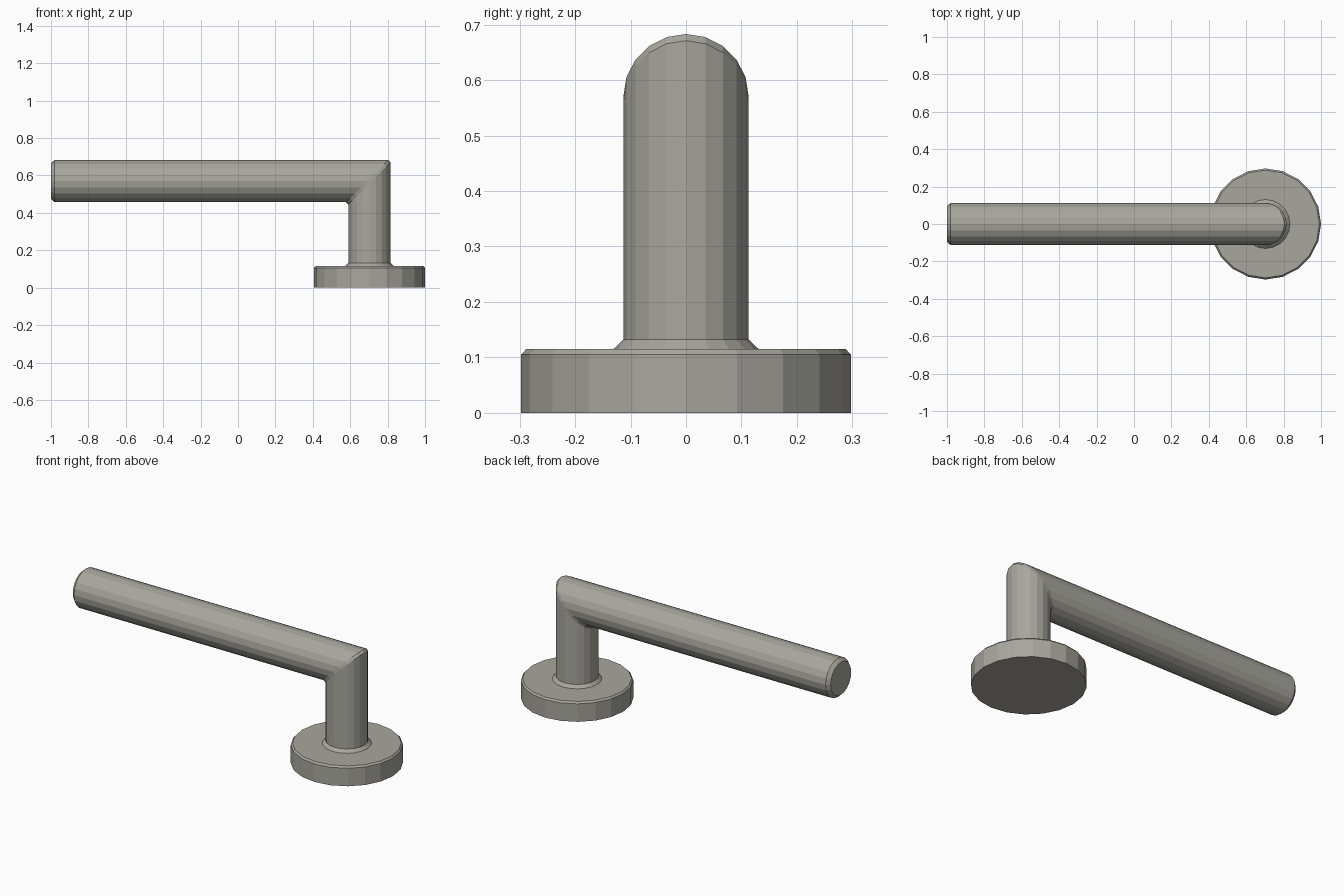
import bpy, bmesh, math

if "Cube" in bpy.data.objects:
    bpy.data.objects.remove(bpy.data.objects["Cube"])

SIDES = 20
CX = 0.703          # axis of the rose and stem
R = 0.113           # bar radius
HZ = 0.57           # height of the lever axis
CH = 0.012          # chamfer at the mitred corner

metal = bpy.data.materials.new("satin_metal")
metal.diffuse_color = (0.39, 0.385, 0.34, 1)
metal.use_nodes = True
metal.node_tree.nodes["Principled BSDF"].inputs["Base Color"].default_value = metal.diffuse_color
ANGLES = [2 * math.pi * i / SIDES for i in range(SIDES)]


def disc(z, r):
    """Horizontal ring around the stem axis."""
    return [(CX + r * math.cos(a), r * math.sin(a), z) for a in ANGLES]


def miter(dx, dz):
    """Ring on the 45 degree corner plane, shifted along one arm."""
    return [(CX + R * math.cos(a) + dx, R * math.sin(a),
             HZ + R * math.cos(a) + dz) for a in ANGLES]


def upright(x, r):
    """Vertical ring around the lever axis."""
    return [(x, r * math.sin(a), HZ + r * math.cos(a)) for a in ANGLES]


def skin(name, rings, cap_start=False, cap_end=False):
    """Join successive rings with quads and cap the chosen ends."""
    bm = bmesh.new()
    loops = [[bm.verts.new(p) for p in ring] for ring in rings]
    for a, b in zip(loops, loops[1:]):
        for i in range(SIDES):
            j = (i + 1) % SIDES
            bm.faces.new((a[i], a[j], b[j], b[i]))
    if cap_start:
        bm.faces.new(loops[0][::-1])
    if cap_end:
        bm.faces.new(loops[-1])
    mesh = bpy.data.meshes.new(name)
    bm.to_mesh(mesh)
    bm.free()
    mesh.materials.append(metal)
    obj = bpy.data.objects.new(name, mesh)
    bpy.context.collection.objects.link(obj)
    return obj


# Round mounting plate with a chamfered rim
skin("rose", [disc(0, 0.297), disc(0.105, 0.297), disc(0.115, 0.288),
              disc(0.115, 0.131)], cap_start=True)

# Flared collar, stem, mitred corner and lever with a chamfered tip
skin("lever", [disc(0.115, 0.131), disc(0.132, R), miter(0, -CH),
               miter(-CH, 0), upright(-0.98, R), upright(-1.0, R - 0.018)],
     cap_end=True)
